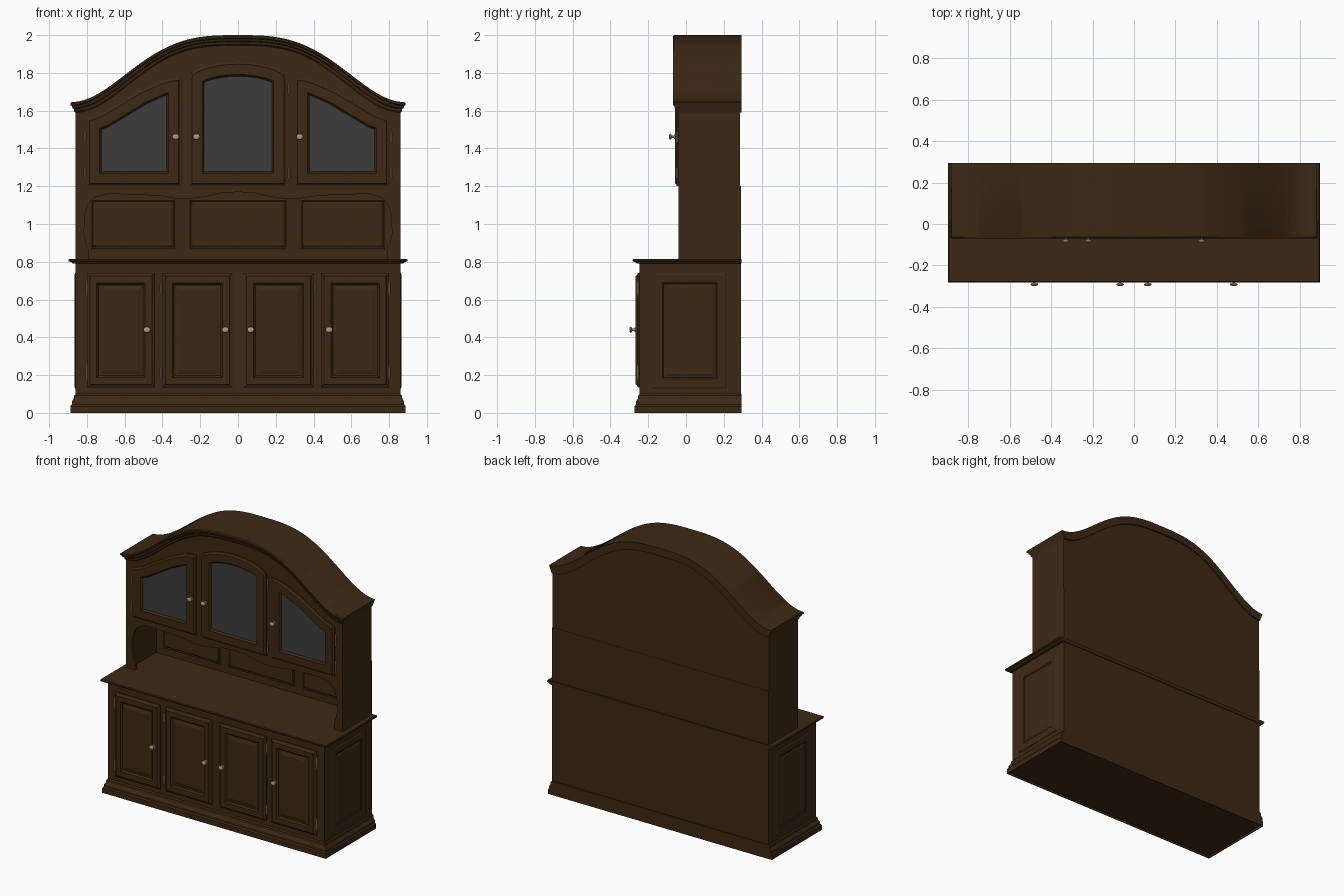
import bpy, bmesh, math
from mathutils import Vector

if "Cube" in bpy.data.objects:
    bpy.data.objects.remove(bpy.data.objects["Cube"])


def material(name, rgb):
    m = bpy.data.materials.new(name)
    m.diffuse_color = (*rgb, 1)
    m.use_nodes = True
    m.node_tree.nodes["Principled BSDF"].inputs["Base Color"].default_value = m.diffuse_color
    return m


WOOD = material("dark_wood", (0.046, 0.022, 0.007))
GLASS = material("smoky_glass", (0.045, 0.045, 0.046))
BRASS = material("aged_brass", (0.42, 0.32, 0.19))
BACK = 0.295


def loft(name, rings, mats=(WOOD,), smooth=False):
    """Skin matching rings of points and cap both ends; the last cap takes the last material."""
    bm = bmesh.new()
    vs = [[bm.verts.new(p) for p in r] for r in rings]
    n = len(vs[0])
    for a, b in zip(vs, vs[1:]):
        for i in range(n):
            bm.faces.new((a[i], a[(i + 1) % n], b[(i + 1) % n], b[i]))
    bm.faces.new(vs[0])
    bm.faces.new(vs[-1]).material_index = len(mats) - 1
    bmesh.ops.recalc_face_normals(bm, faces=bm.faces)
    me = bpy.data.meshes.new(name)
    bm.to_mesh(me)
    bm.free()
    for m in mats:
        me.materials.append(m)
    ob = bpy.data.objects.new(name, me)
    bpy.context.collection.objects.link(ob)
    if smooth:
        bpy.context.view_layer.objects.active = ob
        bpy.ops.object.select_all(action='DESELECT')
        ob.select_set(True)
        bpy.ops.object.shade_smooth_by_angle(angle=math.radians(25))
    return ob


def inset(poly, d):
    """Mitred inset of a counter-clockwise outline."""
    out, n = [], len(poly)
    for i in range(n):
        p, a, b = Vector(poly[i]), Vector(poly[i - 1]), Vector(poly[(i + 1) % n])
        e, f = (p - a).normalized(), (b - p).normalized()
        n1, n2 = Vector((-e.y, e.x)), Vector((-f.y, f.x))
        out.append(p + (n1 + n2) * d / (1 + n1.dot(n2)))
    return out


def panel(name, poly, steps, mats=(WOOD,), side=0):
    """Stack of inset outlines; steps are (inset, depth). side = +-1 places it on the cabinet ends."""
    put = (lambda p, d: (side * d, p[0], p[1])) if side else (lambda p, d: (p[0], d, p[1]))
    return loft(name, [[put(p, d) for p in inset(poly, i)] for i, d in steps], mats)


def rect(x0, x1, z0, z1):
    return [(x0, z0), (x1, z0), (x1, z1), (x0, z1)]


def box(name, x0, x1, y0, y1, z0, z1):
    return panel(name, rect(x0, x1, z0, z1), [(0, y1), (0, y0)])


def moulding(name, profile):
    """Stepped slab around front and ends; profile is (overhang, z), back stays flush."""
    return loft(name, [[(-.86 - o, -.245 - o, z), (.86 + o, -.245 - o, z),
                        (.86 + o, BACK, z), (-.86 - o, BACK, z)] for o, z in profile])


def crown_z(x):
    t = min(1, abs(x) / .885)
    return 1.645 + .1775 * (1 + math.cos(math.pi * t ** 1.5))


# Base cabinet, plinth and worktop
box("base_carcass", -.86, .86, -.245, .29, .09, .797)
moulding("plinth", [(.02, .012), (.022, 0), (.028, 0), (.028, .035), (.02, .045), (.02, .06),
                    (.01, .075), (.008, .092), (0, .1)])
moulding("worktop", [(.015, .79), (.022, .798), (.036, .802), (.038, .81), (.034, .816)])

# Raised panels on the base ends
for s in (-1, 1):
    panel("base_end_panel", rect(-.175, .215, .13, .74),
          [(0, .855), (0, .862), (.008, .866), (.05, .866), (.057, .861), (.063, .861), (.075, .866)], side=s)


# Hardware
def knob(x, y, z):
    for r, d, at in ((.013, .005, .002), (.006, .03, .015)):
        bpy.ops.mesh.primitive_cylinder_add(vertices=12, radius=r, depth=d,
                                            location=(x, y - at, z), rotation=(math.pi / 2, 0, 0))
        bpy.context.object.name = "knob_stem"
        bpy.context.object.data.materials.append(BRASS)
    bpy.ops.mesh.primitive_uv_sphere_add(segments=14, ring_count=8, radius=1, location=(x, y - .025, z))
    ob = bpy.context.object
    ob.name = "knob"
    ob.scale = (.019, .008, .016)
    ob.data.materials.append(BRASS)
    bpy.ops.object.shade_smooth_by_angle()


def hinge(x, y, z):
    for r, h in ((.006, .055), (.0035, .085)):
        bpy.ops.mesh.primitive_cylinder_add(vertices=10, radius=r, depth=h, location=(x, y, z))
        bpy.context.object.name = "hinge"
        bpy.context.object.data.materials.append(BRASS)


# Lower doors with raised fields
for s in (-1, 1):
    for a, b in ((.03, .4), (.44, .8)):
        lo, hi = sorted((s * a, s * b))
        panel("lower_door", rect(lo, hi, .135, .74),
              [(0, -.24), (0, -.254), (.012, -.26), (.016, -.267), (.052, -.267), (.062, -.256),
               (.07, -.256), (.09, -.263)])
    for x in (.067, .482):
        knob(s * x, -.267, .44)
    for x in (.408, .802):
        for z in (.215, .66):
            hinge(s * x, -.256, z)

# Upper cabinet body under the arch
xs = [.86 - 1.72 * i / 40 for i in range(41)]
panel("upper_body", [(-.86, 1.19), (.86, 1.19)] + [(x, crown_z(x) - .045) for x in xs],
      [(0, .285), (0, -.04)])

# Arched crown: one moulding profile (overhang, drop) swept along the curve
prof = [(.024, 0), (.03, .006), (.03, .016), (.022, .02), (.018, .032), (.01, .036), (.008, .048), (0, .055)]
rings = []
for i in range(49):
    u = -1 + i / 24
    sect = []
    for o, d in prof:
        x = u * (.86 + o * .9)
        sect.append((x, -.04 - o, crown_z(u * .885) - d))
    first, last = sect[0], sect[-1]
    rings.append(sect + [(last[0], BACK, last[2]), (first[0], BACK, first[2])])
loft("arched_crown", rings, smooth=True)

# Open niche: sides, back, shaped apron and back panels
for s in (-1, 1):
    box("niche_side", *sorted((s * .86, s * .835)), -.03, .29, .81, 1.2)
box("niche_back", -.85, .85, .268, .287, .81, 1.2)
half = [(.79, .815), (.79, .86), (.805, .9), (.815, .95), (.812, 1.04), (.795, 1.1), (.76, 1.14), (.69, 1.16),
        (.55, 1.155), (.42, 1.15), (.33, 1.135), (.26, 1.132), (.17, 1.145), (.09, 1.163)]
edge = [(-x, z) for x, z in half] + [(0, 1.17)] + half[::-1]
panel("niche_apron", [(-.86, 1.195), (-.86, .815)] + edge + [(.86, .815), (.86, 1.195)],
      [(0, -.02), (0, -.04)])
for a, b in ((-.78, -.33), (-.26, .26), (.33, .78)):
    panel("niche_back_panel", rect(a, b, .865, 1.13),
          [(0, .27), (0, .262), (.006, .259), (.012, .263), (.022, .257)])

# Glazed upper doors
DOOR = [(0, -.03), (0, -.048), (.01, -.052), (.014, -.058), (.068, -.058), (.074, -.05), (.078, -.046)]
right = [(.3, 1.2), (.8, 1.2), (.8, 1.555), (.72, 1.585), (.62, 1.645), (.52, 1.705), (.42, 1.75), (.36, 1.77),
         (.3, 1.775)]
panel("right_glass_door", right, DOOR, (WOOD, GLASS))
panel("left_glass_door", [(-x, z) for x, z in right[::-1]], DOOR, (WOOD, GLASS))
arch = [(.257 * math.cos(math.pi * i / 14), 1.785 + .075 * math.sin(math.pi * i / 14) ** 1.3) for i in range(1, 14)]
panel("centre_glass_door", [(-.257, 1.2), (.257, 1.2), (.257, 1.775)] + arch + [(-.257, 1.775)],
      DOOR, (WOOD, GLASS))
for x in (-.33, -.22, .327):
    knob(x, -.058, 1.462)
for x, zs in ((-.81, (1.27, 1.46)), (.81, (1.27, 1.46)), (.27, (1.27, 1.715))):
    for z in zs:
        hinge(x, -.048, z)
